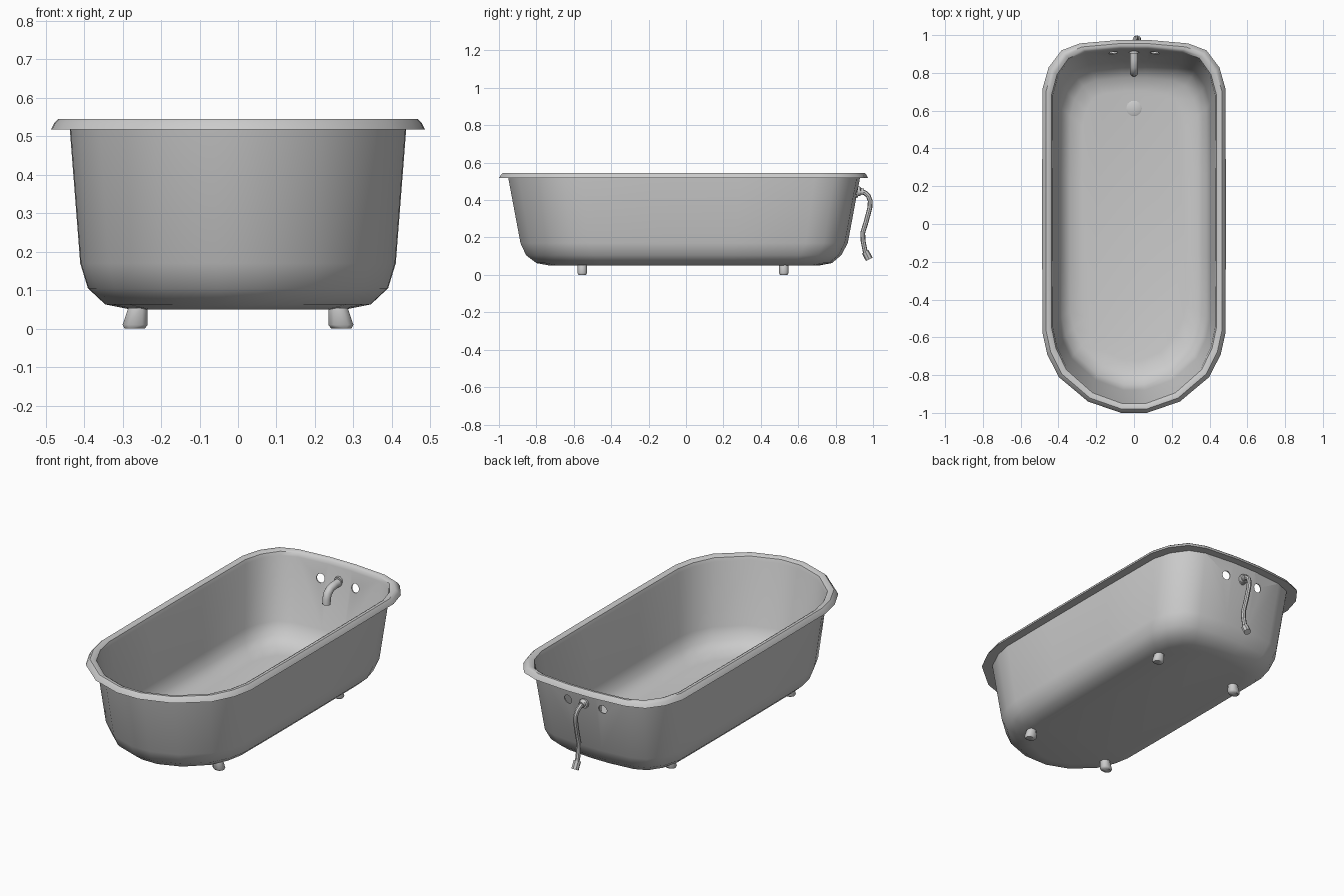
import bpy, bmesh, math
from mathutils import Vector

if "Cube" in bpy.data.objects:
    bpy.data.objects.remove(bpy.data.objects["Cube"])

# half plan outline of the rim (x as fraction of half width, y absolute)
HALF = [(.14, -1.0), (.50, -.94), (.82, -.81), (.945, -.69), (.995, -.58), (1, -.2), (1, .3),
        (.995, .72), (.93, .83), (.79, .92), (.59, .957), (.17, .975)]
PLAN = HALF + [(-x, y) for x, y in reversed(HALF)]


def finish(name, bm, angle=40):
    bmesh.ops.recalc_face_normals(bm, faces=bm.faces)
    me = bpy.data.meshes.new(name)
    bm.to_mesh(me)
    bm.free()
    ob = bpy.data.objects.new(name, me)
    bpy.context.collection.objects.link(ob)
    smooth(ob, angle)
    return ob


def smooth(ob, angle=40):
    bpy.ops.object.select_all(action='DESELECT')
    ob.select_set(True)
    bpy.context.view_layer.objects.active = ob
    bpy.ops.object.shade_smooth_by_angle(angle=math.radians(angle))


def loft(name, rings, angle=40):
    """Skin a list of equal-length point rings and cap both ends."""
    bm = bmesh.new()
    vs = [[bm.verts.new(p) for p in r] for r in rings]
    n = len(rings[0])
    for a, b in zip(vs, vs[1:]):
        for i in range(n):
            j = (i + 1) % n
            bm.faces.new((a[i], a[j], b[j], b[i]))
    bm.faces.new(vs[0])
    bm.faces.new(vs[-1])
    return finish(name, bm, angle)


def tub_ring(w, yf, yb, z):
    return [(x * w, yf + (y + 1) / 1.975 * (yb - yf), z) for x, y in PLAN]


def tube(name, pts, radii, sides=10, angle=40):
    """Round tube through points lying roughly in the YZ plane."""
    pts = [Vector(p) for p in pts]
    rings = []
    for i, p in enumerate(pts):
        t = (pts[min(i + 1, len(pts) - 1)] - pts[max(i - 1, 0)]).normalized()
        u = Vector((1, 0, 0))
        u = (u - t * u.dot(t)).normalized()
        v = t.cross(u)
        rings.append([p + radii[i] * (math.cos(k * math.tau / sides) * u +
                                      math.sin(k * math.tau / sides) * v) for k in range(sides)])
    return loft(name, rings, angle)


# tub: outer skin up, over the rolled rim, then thin inner skin down
body = [(.28, -.73, .71, .05), (.345, -.80, .78, .063), (.39, -.855, .83, .105),
        (.41, -.885, .865, .17), (.437, -.95, .93, .517)]
rim = [(.486, -1.0, .974, .517), (.477, -.99, .965, .535), (.467, -.98, .955, .545),
       (.452, -.965, .942, .545), (.438, -.951, .930, .537)]
t = .006
inner = [(w - t, a + t, b - t, z + (t if z < .1 else 0)) for w, a, b, z in reversed(body)]
tub = loft("bathtub_shell", [tub_ring(*r) for r in body + rim + inner])

# two tap holes through the back wall
for s in (-1, 1):
    cut = tube("tap_hole_cutter", [(s * .11, .84, .435), (s * .11, 1.0, .435)], [.025] * 2, 12)
    cut.hide_render = True
    mod = tub.modifiers.new("tap_hole", 'BOOLEAN')
    mod.object, mod.operation, mod.solver = cut, 'DIFFERENCE', 'EXACT'
    bpy.context.view_layer.objects.active = tub
    bpy.ops.object.modifier_apply(modifier=mod.name)
    bpy.data.objects.remove(cut)
smooth(tub)

# feet: chamfered blocks flaring outward
for ys, yn in ((-.555, "front"), (.523, "back")):
    for s, xn in ((-1, "left"), (1, "right")):
        rings = []
        for x0, x1, h, z in ((.235, .285, .025, .054), (.235, .300, .026, .01), (.242, .295, .02, 0)):
            c = .014
            o = [(x0, -h + c), (x0 + c, -h), (x1 - c, -h), (x1, -h + c),
                 (x1, h - c), (x1 - c, h), (x0 + c, h), (x0, h - c)]
            rings.append([(s * x, ys + y, z) for x, y in o])
        loft(f"{yn}_{xn}_foot", rings, 50)

# drain plug
tube("drain", [(0, .612, .053), (0, .612, .060), (0, .612, .064)], [.042, .042, .034], 10)

# spout inside the tub
tube("spout", [(0, .920, .437), (0, .87, .437), (0, .835, .430), (0, .812, .412),
               (0, .803, .385), (0, .801, .355)], [.022] * 6, 12)

# supply fitting and pipe behind the tub
tube("pipe_flange", [(0, .905, .445), (0, .932, .447), (0, .934, .447), (0, .948, .444)],
     [.026, .026, .018, .018], 10)
tube("supply_pipe", [(0, .935, .447), (.002, .958, .438), (.006, .975, .422), (.01, .985, .395),
                     (.012, .983, .36), (.015, .965, .29), (.018, .945, .225),
                     (.018, .947, .18), (.018, .957, .13), (.018, .966, .112)], [.013] * 10, 8)
tube("pipe_end_nut", [(.018, .958, .124), (.018, .980, .083)], [.02, .02], 8)
